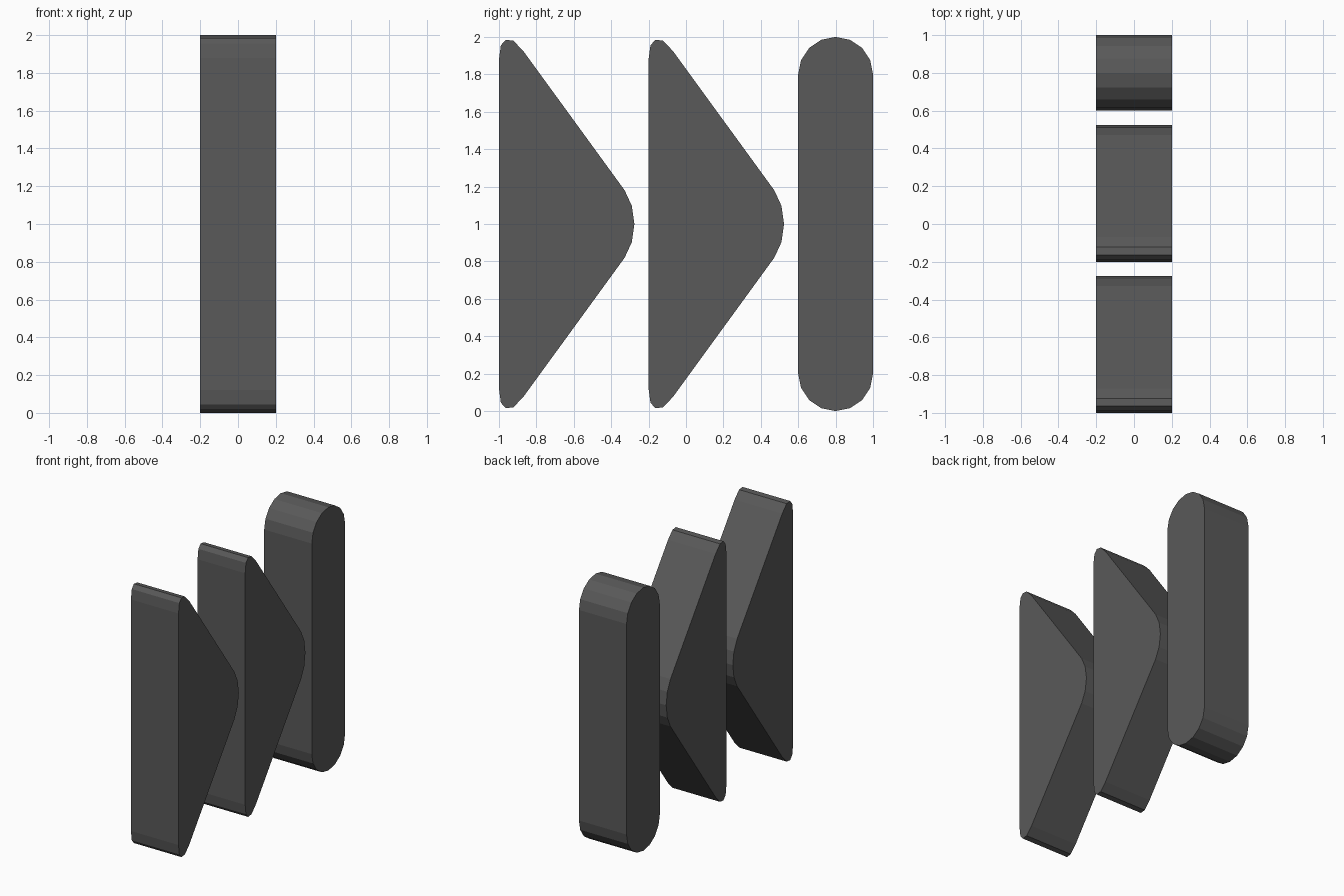
import bpy, bmesh, math

if "Cube" in bpy.data.objects:
    bpy.data.objects.remove(bpy.data.objects["Cube"])

mat = bpy.data.materials.new("dark_grey")
mat.diffuse_color = (0.1, 0.1, 0.1, 1)
mat.use_nodes = True
mat.node_tree.nodes["Principled BSDF"].inputs["Base Color"].default_value = mat.diffuse_color


def extrude_profile(name, profile, y, half_width=0.2):
    """Extrude a closed (y, z) outline along x, centred on x = 0."""
    bm = bmesh.new()
    face = bm.faces.new([bm.verts.new((-half_width, y + py, pz)) for py, pz in profile])
    ext = bmesh.ops.extrude_face_region(bm, geom=[face])
    verts = [v for v in ext["geom"] if isinstance(v, bmesh.types.BMVert)]
    bmesh.ops.translate(bm, verts=verts, vec=(2 * half_width, 0, 0))
    bmesh.ops.recalc_face_normals(bm, faces=bm.faces)
    mesh = bpy.data.meshes.new(name)
    bm.to_mesh(mesh)
    bm.free()
    mesh.materials.append(mat)
    obj = bpy.data.objects.new(name, mesh)
    bpy.context.collection.objects.link(obj)
    return obj


# Rounded triangle: upper half, mirrored about z = 1, tip shared
upper = [(0, 1.88), (0.01, 1.955), (0.036, 1.985), (0.077, 1.98),
         (0.13, 1.925), (0.672, 1.18), (0.71, 1.098)]
triangle = upper + [(0.724, 1.0)] + [(y, 2 - z) for y, z in reversed(upper)]
for name, y in (("front_triangle", -1.0), ("middle_triangle", -0.2)):
    extrude_profile(name, triangle, y)

# Upright bar with semicircular ends of eight segments each
r = 0.2
arc = [(-r * math.cos(math.pi * i / 8), 1.8 + r * math.sin(math.pi * i / 8))
       for i in range(9)]
bar = arc + [(y, 2 - z) for y, z in reversed(arc)]
extrude_profile("end_bar", bar, 0.8)
